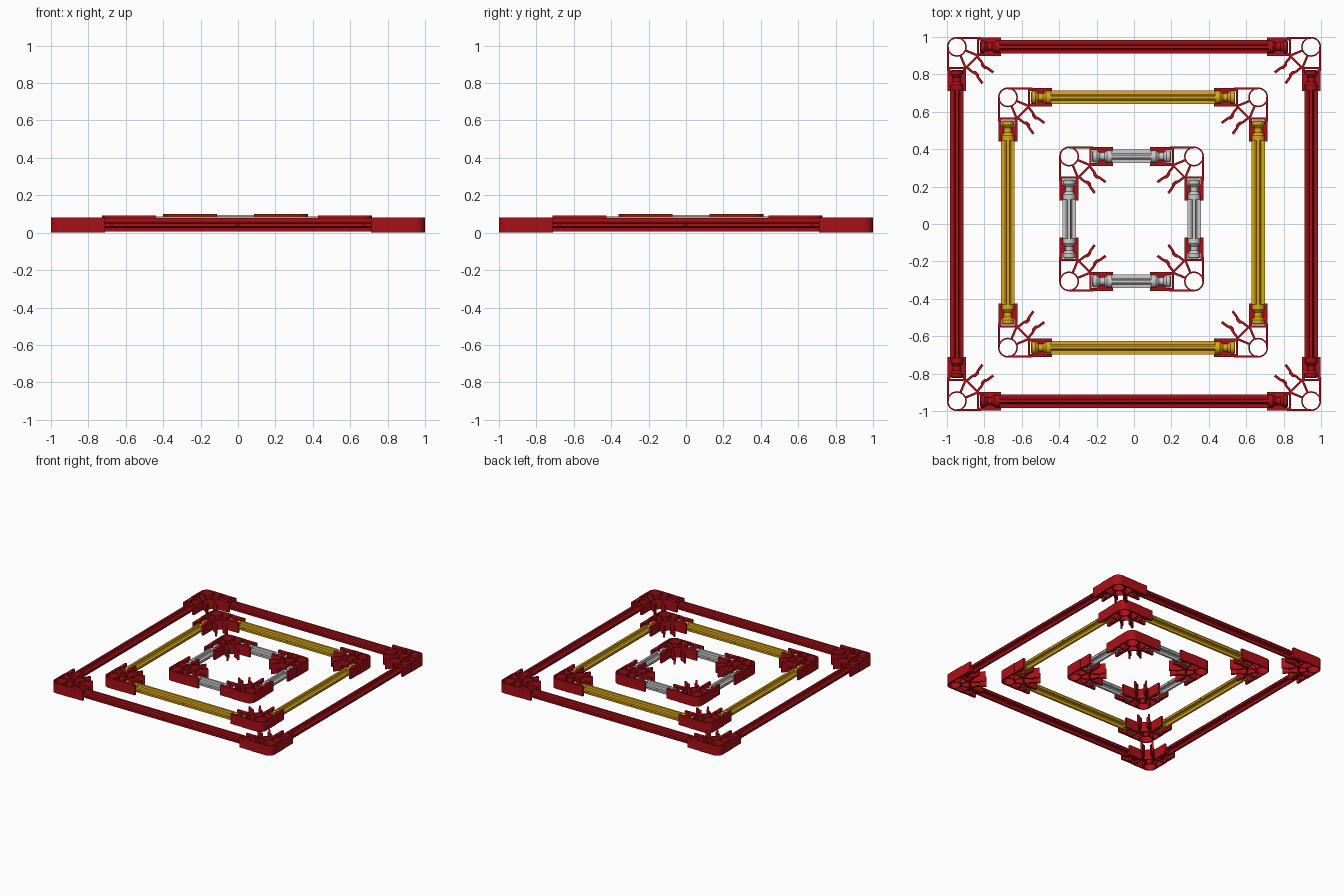
import bpy, bmesh, math
from mathutils import Matrix

if "Cube" in bpy.data.objects:
    bpy.data.objects.remove(bpy.data.objects["Cube"])

H = 0.082           # connector height
RC = 0.042          # rod centre height


def material(name, col):
    m = bpy.data.materials.new(name)
    m.diffuse_color = (*col, 1)
    m.use_nodes = True
    m.node_tree.nodes["Principled BSDF"].inputs["Base Color"].default_value = m.diffuse_color
    return m


red = material("red", (0.40, 0.005, 0.009))
yellow = material("yellow", (0.72, 0.40, 0.008))


def prism(bm, pts, z0, z1, ang=0.0):
    """Extrude a flat outline from z0 to z1, turned by ang about z."""
    rot = Matrix.Rotation(ang, 3, 'Z')
    vs = [bm.verts.new(rot @ v) for v in
          [Matrix.Identity(3) @ bpy_vec(p, z0) for p in pts]]
    f = bm.faces.new(vs)
    up = bmesh.ops.extrude_face_region(bm, geom=[f])
    bmesh.ops.translate(bm, vec=(0, 0, z1 - z0),
                        verts=[g for g in up['geom'] if isinstance(g, bmesh.types.BMVert)])


def bpy_vec(p, z):
    from mathutils import Vector
    return Vector((p[0], p[1], z))


def box(bm, x0, x1, y0, y1, ang=0.0):
    prism(bm, [(x0, y0), (x1, y0), (x1, y1), (x0, y1)], 0, H, ang)


def lathe(bm, profile, n=24, closed=False):
    """Revolve (radius, z) points about z; closed makes a tube section."""
    rings = [[bm.verts.new((r * math.cos(2 * math.pi * i / n), r * math.sin(2 * math.pi * i / n), z))
              for i in range(n)] for r, z in profile]
    pairs = list(zip(rings, rings[1:])) + ([(rings[-1], rings[0])] if closed else [])
    for a, b in pairs:
        for i in range(n):
            j = (i + 1) % n
            bm.faces.new((a[i], a[j], b[j], b[i]))
    if not closed:
        bm.faces.new(rings[0])
        bm.faces.new(rings[-1])


def finish(bm, name, mat):
    bmesh.ops.recalc_face_normals(bm, faces=bm.faces)
    me = bpy.data.meshes.new(name)
    bm.to_mesh(me)
    bm.free()
    if mat:
        me.materials.append(mat)
    me.shade_smooth()
    me.set_sharp_from_angle(angle=math.radians(30))
    return me


def place(name, me, mat4):
    ob = bpy.data.objects.new(name, me)
    ob.matrix_world = mat4
    bpy.context.collection.objects.link(ob)
    return ob


def connector_mesh():
    bm = bmesh.new()
    # hub ring
    lathe(bm, [(0.045, 0), (0.053, 0), (0.053, H), (0.045, H)], 32, closed=True)
    q = math.pi / 4
    # outer walls running tangent from the ring to the clips
    box(bm, 0, 0.13, -0.053, -0.042)
    box(bm, -0.053, -0.042, 0, 0.13)
    # spokes between the clips
    for a in (q / 2, 3 * q / 2):
        box(bm, 0.048, 0.128, -0.006, 0.006, a)
    # three clips: back wall and two snap arms each
    for k in range(3):
        a = k * q
        box(bm, 0.108, 0.119, -0.047, 0.047, a)
        if k == 1:
            arm = [(0.110, 0.034), (0.150, 0.030), (0.166, 0.019), (0.184, 0.019), (0.198, 0.029),
                   (0.235, 0.034), (0.235, 0.048), (0.200, 0.043), (0.175, 0.036), (0.150, 0.043), (0.110, 0.047)]
        else:
            arm = [(0.110, 0.034), (0.150, 0.034), (0.162, 0.020), (0.190, 0.020), (0.202, 0.033),
                   (0.235, 0.033), (0.235, 0.050), (0.110, 0.050)]
        for s in (1, -1):
            prism(bm, [(x, y * s) for x, y in arm], 0, H, a)
    return finish(bm, "corner_connector", red)


def rod_mesh(half, marks, mat):
    """Ribbed rod along local z, with turned ends; half is hub-to-middle distance."""
    # ribbed body with tiny through holes
    bm = bmesh.new()
    quarter = [(0.036, -0.008), (0.036, 0.008), (0.016, 0.009), (0.009, 0.016)]
    pts = []
    for k in range(4):
        c, s = round(math.cos(k * math.pi / 2)), round(math.sin(k * math.pi / 2))
        pts += [(x * c - y * s, x * s + y * c) for x, y in quarter]
    L = half - 0.228
    prism(bm, pts, -L, L)
    body = place("rod_body", finish(bm, "rod_body", None), Matrix())
    bm = bmesh.new()
    for m in marks:
        bmesh.ops.create_cone(bm, cap_ends=True, segments=8, radius1=0.005, radius2=0.005, depth=0.2,
                              matrix=Matrix.Translation((0, 0, m)) @ Matrix.Rotation(math.pi / 2, 4, 'X'))
    cutter = place("hole_cutter", finish(bm, "hole_cutter", None), Matrix())
    cutter.hide_render = True
    mod = body.modifiers.new("holes", 'BOOLEAN')
    mod.operation, mod.object, mod.solver = 'DIFFERENCE', cutter, 'EXACT'
    cut = bpy.data.meshes.new_from_object(body.evaluated_get(bpy.context.evaluated_depsgraph_get()))
    bm = bmesh.new()
    bm.from_mesh(cut)
    bpy.data.objects.remove(body)
    bpy.data.objects.remove(cutter)
    # turned ends: button, neck and collar
    ends = [(0.026, 0.123), (0.033, 0.128), (0.033, 0.148), (0.027, 0.156), (0.020, 0.164),
            (0.020, 0.188), (0.027, 0.196), (0.033, 0.203), (0.033, 0.230)]
    for s in (1, -1):
        lathe(bm, [(r, s * (half - d)) for r, d in ends])
    return finish(bm, "rod", mat)


corner = connector_mesh()
# name, hub half-spacing, centre x, centre y, base height, hole positions, rod material
frames = [("outer", 0.947, 0.0, 0.0, 0.0, (-0.675, 0, 0.675), red),
          ("middle", 0.669, -0.005, 0.008, 0.009, (-0.4, 0, 0.4), yellow),
          ("inner", 0.334, -0.013, 0.027, 0.017, (0,), None)]
for name, h, cx, cy, z, marks, mat in frames:
    rod = rod_mesh(h, marks, mat)
    for k in range(4):
        turn = Matrix.Translation((cx, cy, z)) @ Matrix.Rotation(k * math.pi / 2, 4, 'Z')
        place(f"{name}_corner_{k + 1}", corner, turn @ Matrix.Translation((-h, -h, 0)))
        place(f"{name}_rod_{k + 1}", rod,
              turn @ Matrix.Translation((0, -h, RC)) @ Matrix.Rotation(math.pi / 2, 4, 'Y'))
